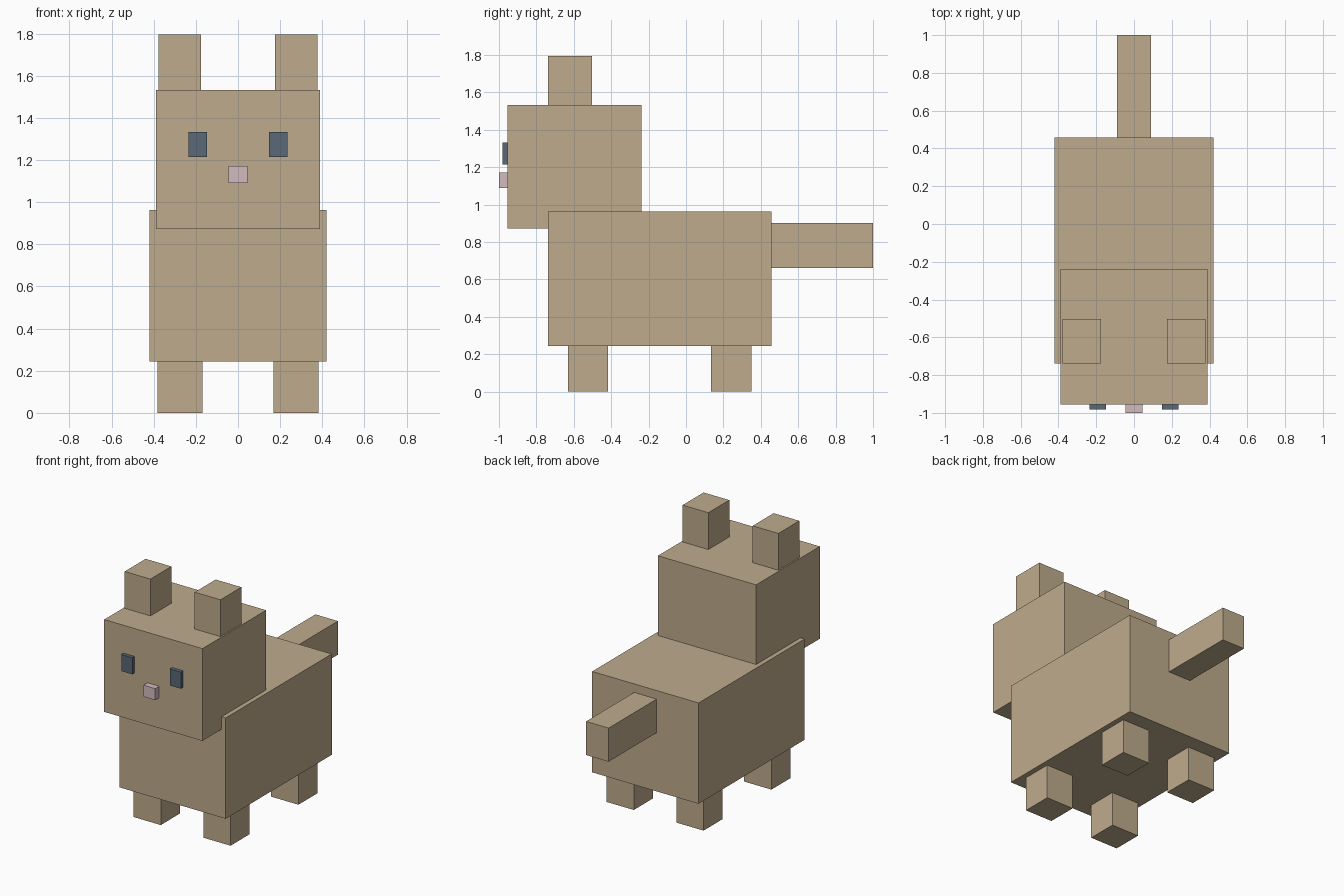
import bpy

if "Cube" in bpy.data.objects:
    bpy.data.objects.remove(bpy.data.objects["Cube"])


def material(name, rgb):
    mat = bpy.data.materials.new(name)
    mat.diffuse_color = (*rgb, 1.0)
    mat.use_nodes = True
    mat.node_tree.nodes["Principled BSDF"].inputs["Base Color"].default_value = mat.diffuse_color
    return mat


tan = material("tan_fur", (0.52, 0.41, 0.27))
slate = material("slate_eye", (0.10, 0.14, 0.18))
pink = material("pale_pink", (0.65, 0.50, 0.52))


def box(name, x, y, z, mat):
    """Box spanning the given (min, max) ranges."""
    spans = (x, y, z)
    bpy.ops.mesh.primitive_cube_add(size=1, location=[(a + b) / 2 for a, b in spans])
    obj = bpy.context.object
    obj.name = name
    obj.scale = [b - a for a, b in spans]
    bpy.ops.object.transform_apply(location=False, rotation=False, scale=True)
    obj.data.materials.append(mat)
    return obj


def pair(name, x, y, z, mat):
    """The same box on both sides of x = 0."""
    box(name + "_left", x, y, z, mat)
    box(name + "_right", (-x[1], -x[0]), y, z, mat)


# Torso, head and tail
box("body", (-0.42, 0.42), (-0.738, 0.458), (0.243, 0.963), tan)
box("head", (-0.388, 0.388), (-0.955, -0.237), (0.873, 1.532), tan)
box("tail", (-0.089, 0.089), (0.458, 1.0), (0.662, 0.902), tan)

# Ears
pair("ear", (0.175, 0.378), (-0.738, -0.502), (1.532, 1.795), tan)

# Legs
for name, y in (("front_leg", (-0.631, -0.417)), ("back_leg", (0.135, 0.349))):
    pair(name, (0.168, 0.383), y, (0.0, 0.243), tan)

# Face
pair("eye", (0.148, 0.235), (-0.981, -0.955), (1.215, 1.333), slate)
box("nose", (-0.046, 0.046), (-1.0, -0.955), (1.09, 1.172), pink)
